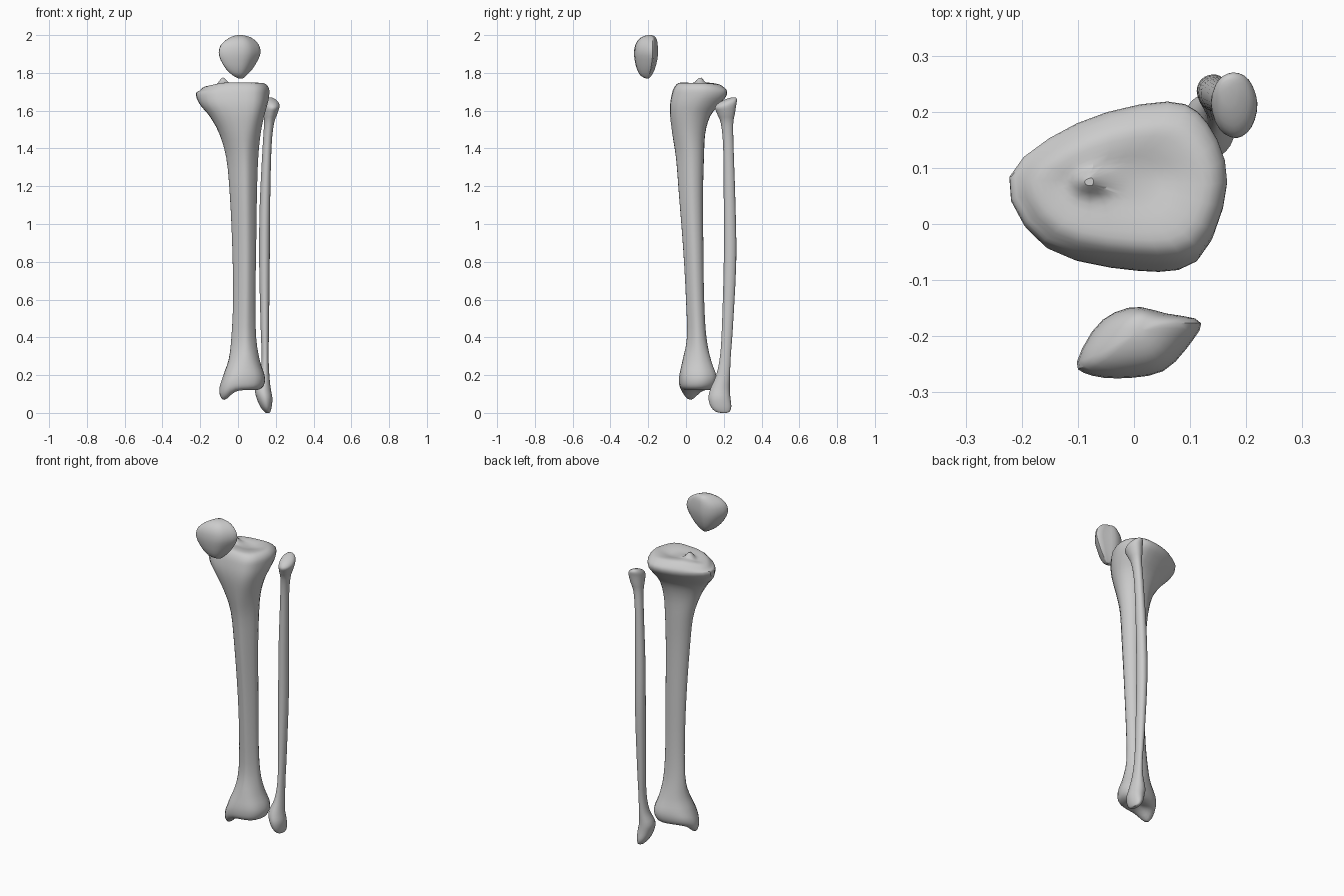
import bpy, bmesh, math

SIDES = 24


def spline(a, b, c, d, t):
    return 0.5 * (2 * b + (c - a) * t + (2 * a - 5 * b + 4 * c - d) * t * t
                  + (3 * b - a - 3 * c + d) * t ** 3)


def outline(pts):
    """Closed smooth outline through pts, resampled to SIDES points."""
    n, out = len(pts), []
    for k in range(SIDES):
        u = k * n / SIDES
        i, t = int(u), u - int(u)
        q = [pts[(i + j - 1) % n] for j in range(4)]
        out.append([spline(*[p[a] for p in q], t) for a in (0, 1)])
    return out


def loft(name, rings, section, steps=3, shape=None):
    """rings: (z, xmin, xmax, ymin, ymax), section(z) gives the unit outline."""
    bm = bmesh.new()
    rows, last = [], len(rings) - 1
    for i in range(last * steps + 1):
        k = min(i // steps, last - 1)
        t = i / steps - k
        q = [rings[max(0, min(last, k + j - 1))] for j in range(4)]
        z, x0, x1, y0, y1 = [spline(*[p[a] for p in q], t) for a in range(5)]
        row = []
        for u, v in section(z):
            x = (x0 + x1) / 2 + u * (x1 - x0) / 2
            y = (y0 + y1) / 2 + v * (y1 - y0) / 2
            row.append(bm.verts.new((x, y, shape(x, y, z) if shape else z)))
        rows.append(row)
    for a, b in zip(rows, rows[1:]):
        for i in range(SIDES):
            j = (i + 1) % SIDES
            bm.faces.new((a[i], a[j], b[j], b[i]))
    bm.faces.new(rows[0][::-1])
    bm.faces.new(rows[-1])
    bmesh.ops.recalc_face_normals(bm, faces=bm.faces)
    me = bpy.data.meshes.new(name)
    bm.to_mesh(me)
    bm.free()
    ob = bpy.data.objects.new(name, me)
    bpy.context.collection.objects.link(ob)
    bpy.ops.object.select_all(action='DESELECT')
    ob.select_set(True)
    bpy.context.view_layer.objects.active = ob
    bpy.ops.object.shade_smooth_by_angle(angle=math.radians(35))
    return ob


def bump(x, y, cx, cy, r):
    return math.exp(-((x - cx) ** 2 + (y - cy) ** 2) / r ** 2)


def ramp(v, a, b):
    t = max(0, min(1, (v - a) / (b - a)))
    return t * t * (3 - 2 * t)


# Shin bone: ankle end, triangular shaft and broad knee plateau
ankle = outline([(-1, -.15), (-.75, -.8), (0, -.95), (.75, -.65),
                 (1, .25), (.6, .95), (0, .9), (-.7, .55)])
shaft = outline([(-1, .15), (-.65, -.5), (.1, -1), (.6, -.7),
                 (1, .05), (.75, .75), (.15, 1), (-.6, .8)])
plateau = outline([(-1, .1), (-.69, -.68), (.14, -.94), (.75, -.83),
                   (1, .03), (.82, .74), (.45, 1), (-.38, .74)])


def shin_section(z):
    a, p = 1 - ramp(z, .17, .4), ramp(z, 1.35, 1.65)
    return [[A[i] * a + S[i] * (1 - a - p) + P[i] * p for i in (0, 1)]
            for A, S, P in zip(ankle, shaft, plateau)]


def shin_shape(x, y, z):
    low = 1 - ramp(z, .12, .25)           # inner ankle knob
    z -= .055 * low * bump(x, y, -.08, .02, .05)
    high = ramp(z, 1.69, 1.74)            # plateau slope and spine
    z -= high * .22 * max(0, -x - .08)
    z -= high * .12 * max(0, y - .12)
    return z + high * (.035 * bump(x, y, -.08, .075, .025)
                       - .012 * bump(x, y, .05, .09, .06))


loft("shin_bone", [
    (.128, .015, .03, .05, .065), (.122, -.03, .07, .02, .095),
    (.122, -.075, .105, -.015, .125), (.138, -.097, .132, -.036, .148),
    (.17, -.096, .143, -.042, .16), (.21, -.077, .138, -.038, .158),
    (.28, -.05, .115, -.02, .135), (.40, -.035, .096, .005, .108),
    (.60, -.026, .092, 0, .096), (.87, -.03, .096, -.015, .092),
    (1.15, -.043, .10, -.037, .09), (1.35, -.062, .107, -.053, .095),
    (1.48, -.10, .12, -.075, .102), (1.57, -.15, .138, -.088, .128),
    (1.63, -.20, .155, -.09, .175), (1.68, -.222, .165, -.083, .215),
    (1.72, -.212, .163, -.07, .212), (1.746, -.185, .138, -.045, .18),
    (1.748, -.15, .09, -.005, .145), (1.742, -.12, .03, .04, .11),
    (1.742, -.088, -.072, .068, .082)], shin_section, shape=shin_shape)

# Slender outer bone with a knob at each end
slender = outline([(-1, .1), (-.65, -.7), (.1, -1), (.75, -.65),
                   (1, .1), (.65, .8), (0, 1), (-.7, .75)])


def slender_shape(x, y, z):
    return z + ramp(z, 1.58, 1.65) * .22 * (y - .235)


loft("outer_bone", [
    (0, .147, .167, .185, .215), (.008, .137, .172, .155, .232),
    (.035, .117, .179, .13, .24), (.08, .098, .182, .119, .235),
    (.13, .09, .173, .13, .232), (.20, .115, .166, .16, .233),
    (.30, .125, .162, .18, .237), (.45, .12, .164, .19, .248),
    (.80, .112, .168, .20, .266), (1.10, .115, .17, .20, .262),
    (1.40, .13, .177, .197, .252), (1.53, .138, .19, .185, .25),
    (1.58, .137, .207, .166, .258), (1.625, .137, .22, .153, .266),
    (1.65, .14, .212, .165, .27), (1.664, .15, .19, .20, .262),
    (1.668, .163, .172, .23, .245)], lambda z: slender,
    shape=slender_shape)

# Kneecap floating in front
cap = outline([(-1, -.55), (-.8, -.9), (-.27, -1), (.4, -.8), (.85, 0),
               (1, .6), (.45, .82), (-.1, 1), (-.64, .55)])
loft("kneecap", [
    (1.77, .005, .025, -.21, -.198), (1.785, -.025, .043, -.24, -.183),
    (1.82, -.063, .075, -.26, -.165), (1.87, -.093, .105, -.272, -.152),
    (1.91, -.102, .118, -.275, -.148), (1.95, -.09, .108, -.268, -.15),
    (1.98, -.055, .08, -.248, -.156), (1.995, -.025, .048, -.222, -.168),
    (2.0, 0, .02, -.2, -.185)], lambda z: cap, steps=2)
